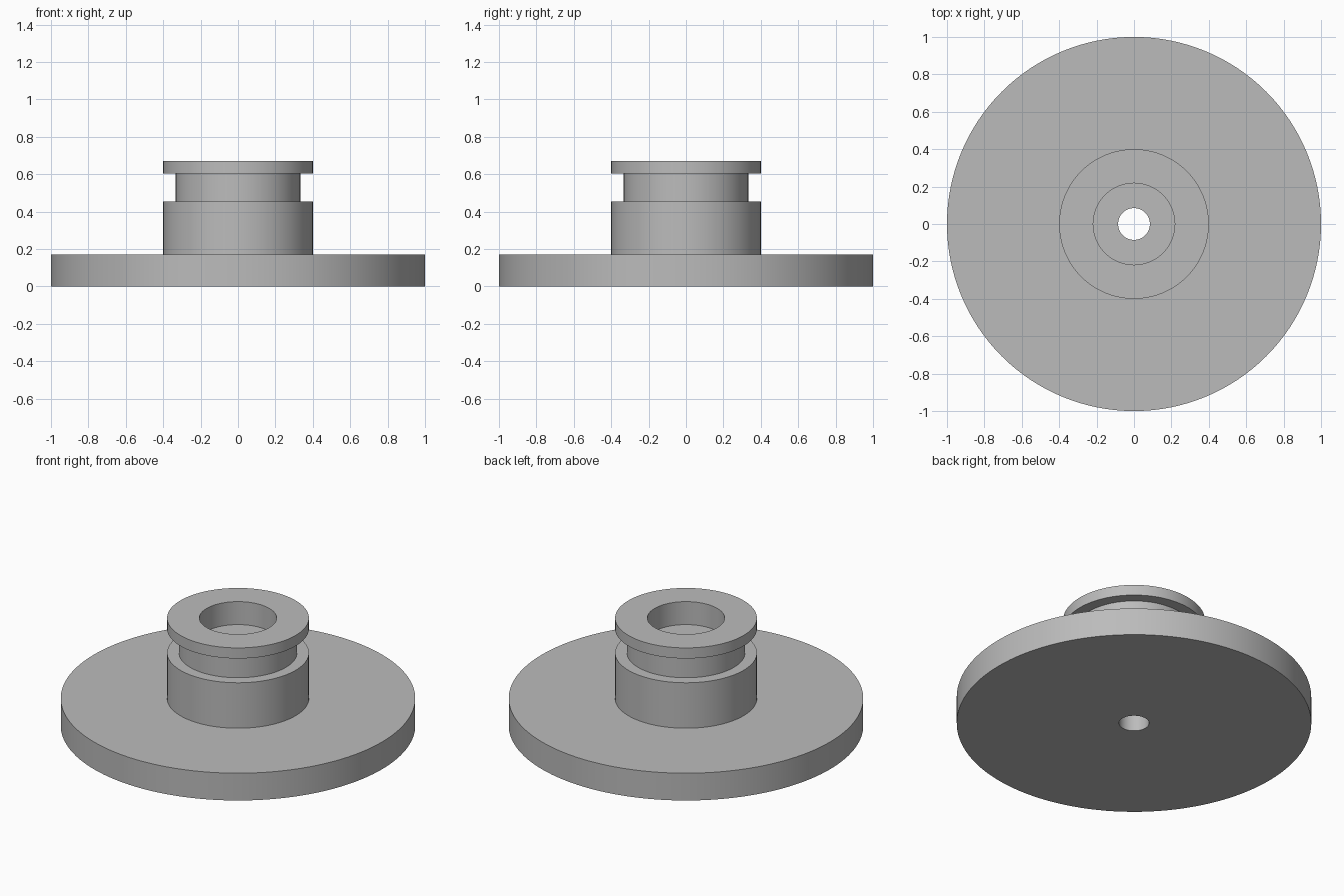
import bpy, bmesh, math

if "Cube" in bpy.data.objects:
    bpy.data.objects.remove(bpy.data.objects["Cube"])

SEGMENTS = 128

grey = bpy.data.materials.new("plain_grey")
grey.diffuse_color = (0.5, 0.5, 0.5, 1)
grey.use_nodes = True
grey.node_tree.nodes["Principled BSDF"].inputs["Base Color"].default_value = grey.diffuse_color


def revolve(name, profile):
    """Spin a closed (radius, height) profile around the z axis."""
    bm = bmesh.new()
    rings = []
    for i in range(SEGMENTS):
        a = 2 * math.pi * i / SEGMENTS
        rings.append([bm.verts.new((r * math.cos(a), r * math.sin(a), z)) for r, z in profile])
    n = len(profile)
    for i in range(SEGMENTS):
        here, there = rings[i], rings[(i + 1) % SEGMENTS]
        for j in range(n):
            k = (j + 1) % n
            bm.faces.new((here[j], there[j], there[k], here[k]))
    bmesh.ops.recalc_face_normals(bm, faces=bm.faces)
    mesh = bpy.data.meshes.new(name)
    bm.to_mesh(mesh)
    bm.free()
    mesh.materials.append(grey)
    obj = bpy.data.objects.new(name, mesh)
    bpy.context.collection.objects.link(obj)
    bpy.ops.object.select_all(action='DESELECT')
    obj.select_set(True)
    bpy.context.view_layer.objects.active = obj
    bpy.ops.object.shade_smooth_by_angle(angle=math.radians(30))
    return obj


# Flange disc, grooved hub and counterbored through hole in one turned body
revolve("flanged_hub", [
    (0.085, 0.0), (1.0, 0.0), (1.0, 0.17),   # flange
    (0.4, 0.17), (0.4, 0.453),               # lower hub
    (0.333, 0.453), (0.333, 0.604),          # groove
    (0.4, 0.604), (0.4, 0.67),               # top lip
    (0.218, 0.67), (0.218, 0.527),           # counterbore
    (0.085, 0.527),                          # through hole
])
